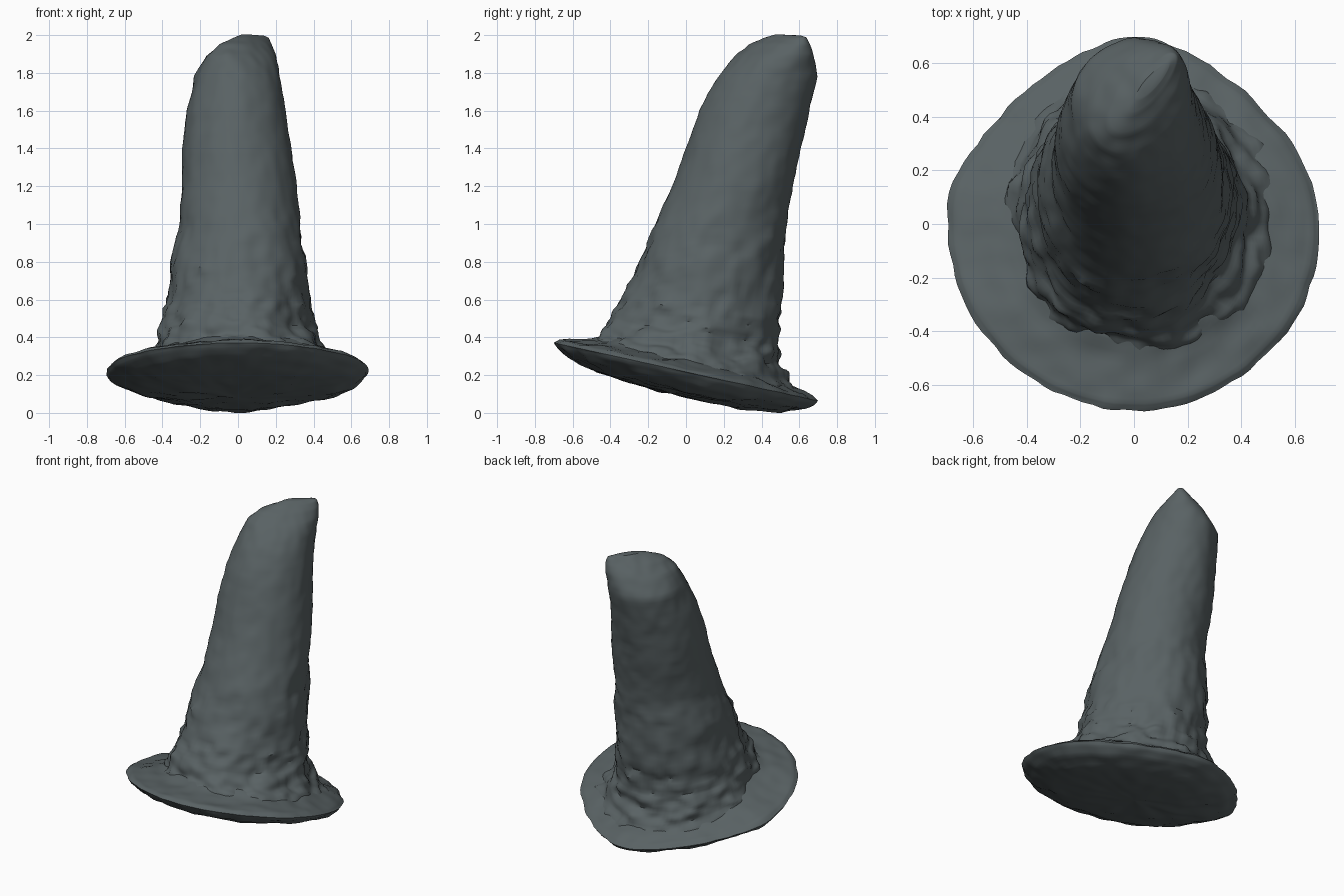
import bpy
import bmesh
import math
from mathutils import Vector, noise

SEGMENTS = 112
TILT = -0.22

default_cube = bpy.data.objects.get("Cube")
if default_cube:
    bpy.data.objects.remove(default_cube, do_unlink=True)

felt = bpy.data.materials.new("dark slate felt")
felt.use_nodes = True
felt.diffuse_color = (0.10, 0.122, 0.127, 1)
shader = felt.node_tree.nodes["Principled BSDF"]
shader.inputs["Base Color"].default_value = felt.diffuse_color
shader.inputs["Roughness"].default_value = 0.9


def refine(stations, steps):
    """Insert evenly blended cross-sections between the given ones."""
    rows = []
    for first, second in zip(stations, stations[1:]):
        for step in range(steps):
            blend = step / steps
            rows.append([a + (b - a) * blend for a, b in zip(first, second)])
    rows.append(list(stations[-1]))
    return rows


def ring_points(row, back_taper):
    """Tilted oval ring from: height, left, right, front, back, slope.

    Rings near the tip are skewed into a diagonal ridge.
    """
    height, x_low, x_high, y_low, y_high, slope = row
    centre_x, centre_y = (x_low + x_high) / 2, (y_low + y_high) / 2
    radius_x, radius_y = (x_high - x_low) / 2, (y_high - y_low) / 2
    skew = 17 * max(0, height - 1.75) ** 2
    for index in range(SEGMENTS):
        angle = math.tau * index / SEGMENTS
        narrowing = 1 - back_taper * max(0, math.sin(angle)) ** 2
        offset_y = radius_y * math.sin(angle)
        yield Vector((centre_x + radius_x * narrowing * math.cos(angle - skew),
                      centre_y + offset_y, height + slope * offset_y))


def loft(name, rows, roughen, back_taper=0):
    """Skin the rings, close both ends and apply the surface lumps."""
    bm = bmesh.new()
    rings = [[bm.verts.new(p) for p in ring_points(row, back_taper)] for row in rows]
    for lower, upper in zip(rings, rings[1:]):
        for i in range(SEGMENTS):
            j = (i + 1) % SEGMENTS
            bm.faces.new((lower[i], lower[j], upper[j], upper[i]))
    bm.faces.new(reversed(rings[0]))
    bm.faces.new(rings[-1])
    bmesh.ops.recalc_face_normals(bm, faces=bm.faces)
    bm.normal_update()
    moves = [(v, v.normal * roughen(v.co)) for v in bm.verts]
    for vert, move in moves:
        vert.co += move
    mesh = bpy.data.meshes.new(name)
    bm.to_mesh(mesh)
    bm.free()
    mesh.materials.append(felt)
    obj = bpy.data.objects.new(name, mesh)
    bpy.context.collection.objects.link(obj)
    bpy.ops.object.select_all(action="DESELECT")
    obj.select_set(True)
    bpy.context.view_layer.objects.active = obj
    bpy.ops.object.shade_smooth_by_angle(angle=math.radians(40))


def crown_lumps(point):
    """Ragged folds near the base that fade to a smooth tip."""
    ragged = max(0, min(1, (1.1 - point.z) / 0.7))
    broad = noise.noise(point * 5)
    fine = noise.noise(point * 15)
    folds = noise.noise(Vector((point.x * 9, point.y * 9, point.z * 20)))
    return broad * (0.008 + 0.014 * ragged) + fine * (0.005 + 0.014 * ragged) + folds * (0.003 + 0.018 * ragged)


def brim_lumps(point):
    """Gentle waves across the brim."""
    return noise.noise(point * 4) * 0.01 + noise.noise(point * 11) * 0.012


# Brim: a tilted disc, narrowed at the back, with a bulging underside
brim_profile = [
    (0.02, -0.14), (0.3, -0.13), (0.5, -0.105), (0.62, -0.063), (0.68, -0.022),
    (0.695, -0.003), (0.67, 0.016), (0.6, 0.034), (0.5, 0.06), (0.42, 0.1), (0.02, 0.1),
]
brim_rows = [(0.22 + lift, -r, r, -r, r, TILT) for r, lift in brim_profile]
loft("brim", refine(brim_rows, 4), brim_lumps, back_taper=0.33)

# Crown: a flared base rising into a tall cone that leans backward to a ridge
crown_rows = [
    (0.2, -0.52, 0.56, -0.53, 0.59, TILT),
    (0.29, -0.46, 0.5, -0.46, 0.53, TILT),
    (0.35, -0.44, 0.45, -0.43, 0.495, -0.2),
    (0.43, -0.41, 0.395, -0.39, 0.485, -0.16),
    (0.57, -0.38, 0.375, -0.33, 0.5, -0.1),
    (0.8, -0.36, 0.355, -0.255, 0.515, 0),
    (1.0, -0.31, 0.33, -0.165, 0.53, 0),
    (1.2, -0.3, 0.31, -0.07, 0.565, 0),
    (1.4, -0.29, 0.28, 0, 0.605, 0),
    (1.6, -0.27, 0.25, 0.07, 0.655, 0),
    (1.78, -0.23, 0.22, 0.17, 0.695, 0),
    (1.89, -0.17, 0.2, 0.26, 0.675, 0),
    (1.95, -0.1, 0.18, 0.33, 0.655, 0),
    (1.985, -0.03, 0.16, 0.41, 0.635, 0),
    (2.0, 0.01, 0.13, 0.47, 0.6, 0),
]
loft("crown", refine(crown_rows, 6), crown_lumps)
